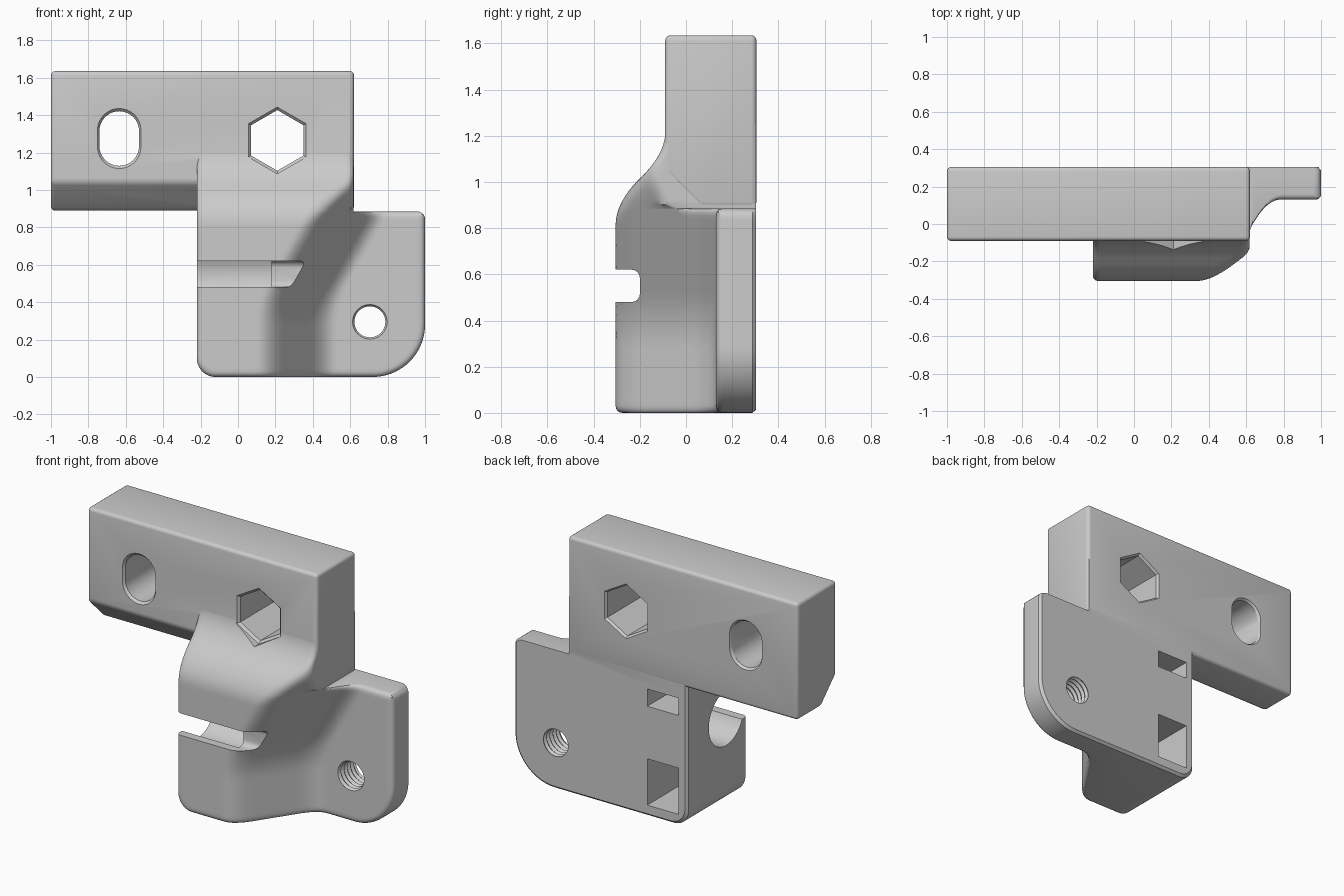
import bpy, bmesh, math
from mathutils import Matrix

if "Cube" in bpy.data.objects:
    bpy.data.objects.remove(bpy.data.objects["Cube"])

grey = bpy.data.materials.new("light_grey")
grey.diffuse_color = (0.6, 0.6, 0.6, 1)
grey.use_nodes = True
grey.node_tree.nodes["Principled BSDF"].inputs["Base Color"].default_value = grey.diffuse_color


def make(name, bm):
    bmesh.ops.recalc_face_normals(bm, faces=bm.faces)
    mesh = bpy.data.meshes.new(name)
    bm.to_mesh(mesh)
    bm.free()
    mesh.materials.append(grey)
    ob = bpy.data.objects.new(name, mesh)
    bpy.context.collection.objects.link(ob)
    return ob


def apply(ob, mod):
    bpy.context.view_layer.objects.active = ob
    bpy.ops.object.modifier_apply(modifier=mod.name)


def bevel(ob, width):
    m = ob.modifiers.new("bevel", 'BEVEL')
    m.width, m.segments = width, 4
    apply(ob, m)


def combine(ob, other, op):
    m = ob.modifiers.new("bool", 'BOOLEAN')
    m.object, m.operation, m.solver = other, op, 'EXACT'
    apply(ob, m)
    bpy.data.objects.remove(other)


def loft(name, section, cx, cz, rings):
    """Skin a section (x, z) along y; rings are (y, scale)."""
    bm = bmesh.new()
    loops = [[bm.verts.new((cx + px * s, y, cz + pz * s)) for px, pz in section]
             for y, s in rings]
    n = len(section)
    for a, b in zip(loops, loops[1:]):
        for i in range(n):
            bm.faces.new((a[i], a[(i + 1) % n], b[(i + 1) % n], b[i]))
    bm.faces.new(loops[0])
    bm.faces.new(loops[-1])
    return make(name, bm)


def box(name, x0, x1, y0, y1, z0, z1):
    bm = bmesh.new()
    bmesh.ops.create_cube(bm, size=1, matrix=Matrix.Translation(
        ((x0 + x1) / 2, (y0 + y1) / 2, (z0 + z1) / 2)) @ Matrix.Diagonal((x1 - x0, y1 - y0, z1 - z0, 1)))
    return make(name, bm)


# ---- blended front surface of the clamp block ----
LEFT, STEP, RIGHT, TOP, NECK, R = -0.22, 0.618, 1.0, 0.885, 1.25, 0.03


def smax(a, b, k=0.1):
    h = max(k - abs(a - b), 0) / k
    return max(a, b) + h * h * k / 4


def smin(a, b, k=0.1):
    return -smax(-a, -b, k)


def arc(r, d):
    """Sideways pull-in of a round corner at distance d from the edge."""
    return r - math.sqrt(max(0, r * r - (r - d) ** 2)) if d < r else 0


def left(z):
    return LEFT + arc(0.1, z)


def right(z):
    return RIGHT - arc(0.28, z) - arc(0.04, TOP - z)


def edge_distance(x, z):
    if z > TOP + 1e-6:
        return min(x - LEFT, STEP - x)
    d = min(x - LEFT, RIGHT - x, z)
    if x > STEP + 0.01:
        d = min(d, TOP - z)
    if x > 0.72 and z < 0.28:
        d = min(d, 0.28 - math.hypot(x - 0.72, z - 0.28))
    if x < -0.12 and z < 0.1:
        d = min(d, 0.1 - math.hypot(x + 0.12, z - 0.1))
    return max(d, 0)


def front(x, z):
    shift = 0.56 * smax(0, z - 0.4, 0.12)
    y = smax(-0.305, smin(0.13, -0.305 + 1.5 * (x - 0.17 - shift)))
    y = smax(y, z - 1.215)
    if z > TOP + 1e-6:
        y = smin(y, -0.088)
    return y + arc(R, edge_distance(x, z))


def spaced(a, b, n, start=True, end=True):
    ease = [0, 0.002, 0.008, 0.017]
    head = [a + e for e in ease] if start else [a]
    tail = [b - e for e in reversed(ease)] if end else [b]
    a2, b2 = (a + R if start else a), (b - R if end else b)
    mid = [a2 + (b2 - a2) * i / n for i in range(n + 1)]
    return sorted(set(round(v, 5) for v in head + mid + tail))


rows = spaced(0, TOP, 44) + spaced(TOP, NECK, 20, False, False)[1:]
bm = bmesh.new()
grid = []
for z in rows:
    xs = spaced(left(z), STEP, 44, True, True)
    if z <= TOP:
        xs += spaced(STEP, right(z), 18, False, True)[1:]
    grid.append([bm.verts.new((x, front(x, z), z)) for x in xs])
for a, b in zip(grid, grid[1:]):
    for i in range(min(len(a), len(b)) - 1):
        bm.faces.new((a[i], a[i + 1], b[i + 1], b[i]))
# sides, small rear chamfer and flat back
for depth, inset in ((0.288, 0), (0.304, 1)):
    rim = [e for e in bm.edges if e.is_boundary]
    new = bmesh.ops.extrude_edge_only(bm, edges=rim)["geom"]
    for v in (g for g in new if isinstance(g, bmesh.types.BMVert)):
        v.co.y = depth
        if inset:
            v.co.x = 0.39 + (v.co.x - 0.39) * 0.975
            v.co.z += 0.015 * max(0, 1 - v.co.z / 0.4)
bmesh.ops.holes_fill(bm, edges=[e for e in bm.edges if e.is_boundary], sides=0)
body = make("bracket_body", bm)

# ---- upper mounting bar with sloped underside ----
profile = [(-0.09, 1.635), (-0.09, 1.04), (0.06, 0.89), (0.305, 0.89), (0.305, 1.635)]
bm = bmesh.new()
ends = [[bm.verts.new((x, y, z)) for y, z in profile] for x in (-1, 0.62)]
for i in range(5):
    j = (i + 1) % 5
    bm.faces.new((ends[0][i], ends[0][j], ends[1][j], ends[1][i]))
for e in ends:
    bm.faces.new(e)
bar = make("mounting_bar", bm)
bevel(bar, 0.022)
combine(body, bar, 'UNION')

# ---- holes through the bar ----
flare = [(-0.5, 1.1), (-0.09, 1.1), (-0.075, 1), (0.29, 1), (0.305, 1.08), (0.4, 1.08)]
oval = []
for i in range(34):
    t = math.pi * (i if i < 17 else i - 1) / 16
    oval.append((0.106 * math.cos(t), 0.106 * math.sin(t) + (0.04 if i < 17 else -0.04)))
hexagon = [(0.162 * math.sin(i * math.pi / 3), 0.162 * math.cos(i * math.pi / 3)) for i in range(6)]
combine(body, loft("oval_cutter", oval, -0.635, 1.275, flare), 'DIFFERENCE')
combine(body, loft("hex_cutter", hexagon, 0.21, 1.265, flare), 'DIFFERENCE')

# ---- threaded hole in the thin flange ----
circle = [(0.083 * math.cos(i * math.pi / 16), 0.083 * math.sin(i * math.pi / 16)) for i in range(32)]
thread = [(0.05, 1)] + [(0.117 + 0.016 * i, 1.14 if i % 2 else 1) for i in range(13)] + [(0.36, 1)]
combine(body, loft("thread_cutter", circle, 0.705, 0.295, thread), 'DIFFERENCE')

# ---- clamp slot, sideways bore and rear pockets ----
slot = box("slot_cutter", -0.6, 0.8, -0.5, -0.2, 0.48, 0.62)
bevel(slot, 0.035)
combine(body, slot, 'DIFFERENCE')
bm = bmesh.new()
bmesh.ops.create_cone(bm, cap_ends=True, segments=64, radius1=0.175, radius2=0.175, depth=0.6,
                      matrix=Matrix.Translation((-0.12, -0.09, 0.55)) @ Matrix.Rotation(math.pi / 2, 4, 'Y'))
combine(body, make("bore_cutter", bm), 'DIFFERENCE')
combine(body, box("upper_pocket_cutter", -0.16, 0.06, 0.02, 0.5, 0.70, 0.81), 'DIFFERENCE')
combine(body, box("lower_pocket_cutter", -0.16, 0.06, -0.02, 0.5, 0.07, 0.365), 'DIFFERENCE')

bpy.ops.object.select_all(action='DESELECT')
body.select_set(True)
bpy.context.view_layer.objects.active = body
bpy.ops.object.shade_smooth_by_angle(angle=math.radians(30))
